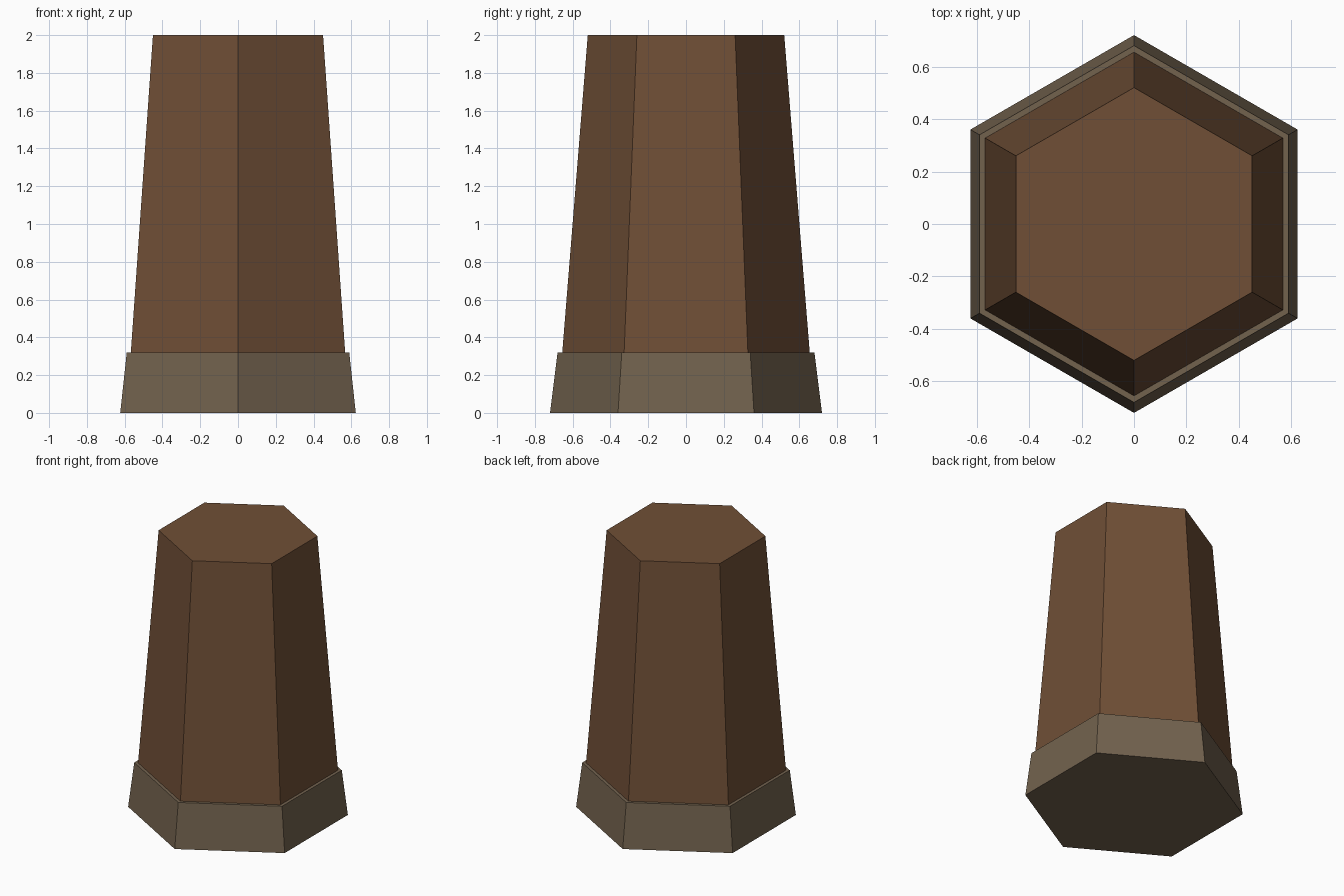
import bpy
import bmesh
from math import cos, sin, pi

SIDES = 6

cube = bpy.data.objects.get("Cube")
if cube:
    bpy.data.objects.remove(cube, do_unlink=True)


def make_material(name, rgb):
    mat = bpy.data.materials.new(name)
    mat.use_nodes = True
    color = (*rgb, 1.0)
    mat.diffuse_color = color
    shader = next(n for n in mat.node_tree.nodes if n.type == 'BSDF_PRINCIPLED')
    shader.inputs["Base Color"].default_value = color
    return mat


def tapered_prism(name, rings, mat):
    """Closed, flat-shaded prism through (radius, height) rings, corners on the y axis."""
    bm = bmesh.new()
    loops = []
    for radius, z in rings:
        angles = [pi / 2 + 2 * pi * i / SIDES for i in range(SIDES)]
        loops.append([bm.verts.new((radius * cos(a), radius * sin(a), z)) for a in angles])
    for low, high in zip(loops, loops[1:]):
        for i in range(SIDES):
            j = (i + 1) % SIDES
            bm.faces.new((low[i], low[j], high[j], high[i]))
    bm.faces.new(loops[0][::-1])
    bm.faces.new(loops[-1])
    bmesh.ops.recalc_face_normals(bm, faces=bm.faces)
    mesh = bpy.data.meshes.new(name)
    bm.to_mesh(mesh)
    bm.free()
    mesh.materials.append(mat)
    obj = bpy.data.objects.new(name, mesh)
    bpy.context.collection.objects.link(obj)
    return obj


brown = make_material("warm brown", (0.16, 0.078, 0.037))
taupe = make_material("grey brown", (0.168, 0.122, 0.076))

# Flared foot collar
tapered_prism("base_collar", [(0.72, 0.0), (0.68, 0.32)], taupe)

# Tall tapering shaft, seated just inside the collar
tapered_prism("shaft", [(0.68, 0.01), (0.52, 2.0)], brown)
